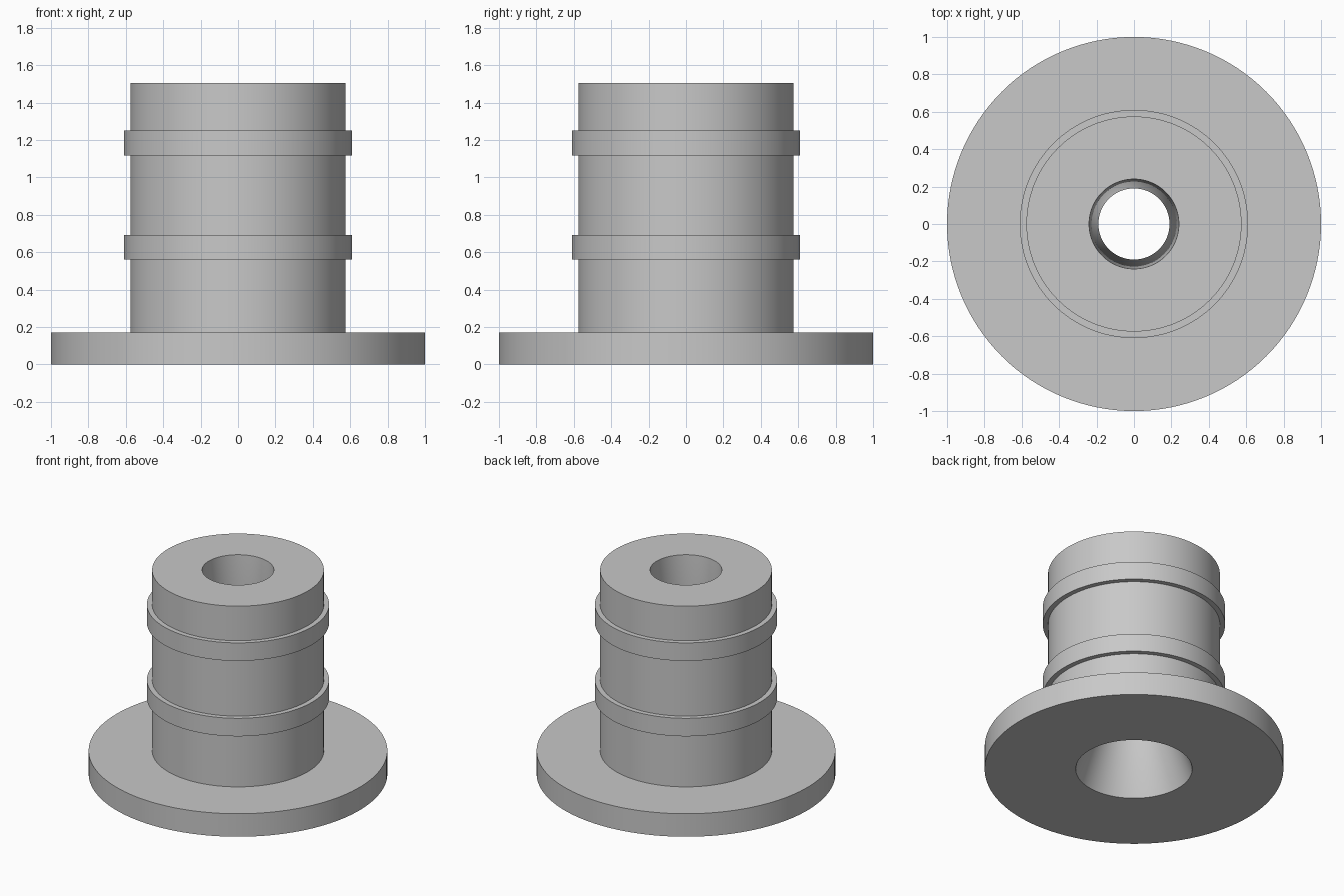
import bpy, bmesh, math

if "Cube" in bpy.data.objects:
    bpy.data.objects.remove(bpy.data.objects["Cube"])

SEGMENTS = 128

grey = bpy.data.materials.new("light grey")
grey.diffuse_color = (0.58, 0.58, 0.58, 1.0)
grey.use_nodes = True
grey.node_tree.nodes["Principled BSDF"].inputs["Base Color"].default_value = grey.diffuse_color


def lathe(name, profile, material):
    """Revolve a closed (radius, height) profile around the z axis."""
    bm = bmesh.new()
    rings = []
    for i in range(SEGMENTS):
        a = 2 * math.pi * i / SEGMENTS
        rings.append([bm.verts.new((r * math.cos(a), r * math.sin(a), z))
                      for r, z in profile])
    n = len(profile)
    for i in range(SEGMENTS):
        here, there = rings[i], rings[(i + 1) % SEGMENTS]
        for j in range(n):
            k = (j + 1) % n
            bm.faces.new((here[j], there[j], there[k], here[k]))
    bmesh.ops.recalc_face_normals(bm, faces=bm.faces)
    mesh = bpy.data.meshes.new(name)
    bm.to_mesh(mesh)
    bm.free()
    mesh.materials.append(material)
    obj = bpy.data.objects.new(name, mesh)
    bpy.context.collection.objects.link(obj)
    bpy.ops.object.select_all(action='DESELECT')
    obj.select_set(True)
    bpy.context.view_layer.objects.active = obj
    bpy.ops.object.shade_smooth_by_angle(angle=math.radians(30))
    return obj


# Main dimensions
flange_r, flange_top = 1.0, 0.17
body_r, body_top = 0.575, 1.505
rib_r, rib_height = 0.61, 0.133
rib_bottoms = (0.56, 1.117)

# Outer wall: flange, then the body with two raised ribs
outer = [(flange_r, 0), (flange_r, flange_top), (body_r, flange_top)]
for z in rib_bottoms:
    outer += [(body_r, z), (rib_r, z),
              (rib_r, z + rib_height), (body_r, z + rib_height)]
outer.append((body_r, body_top))

# Bore: narrows gently to a throat, then flares out through the flange
bore = [(0.24, body_top), (0.19, 0.55), (0.39, 0)]

lathe("flanged_plug", outer + bore, grey)
